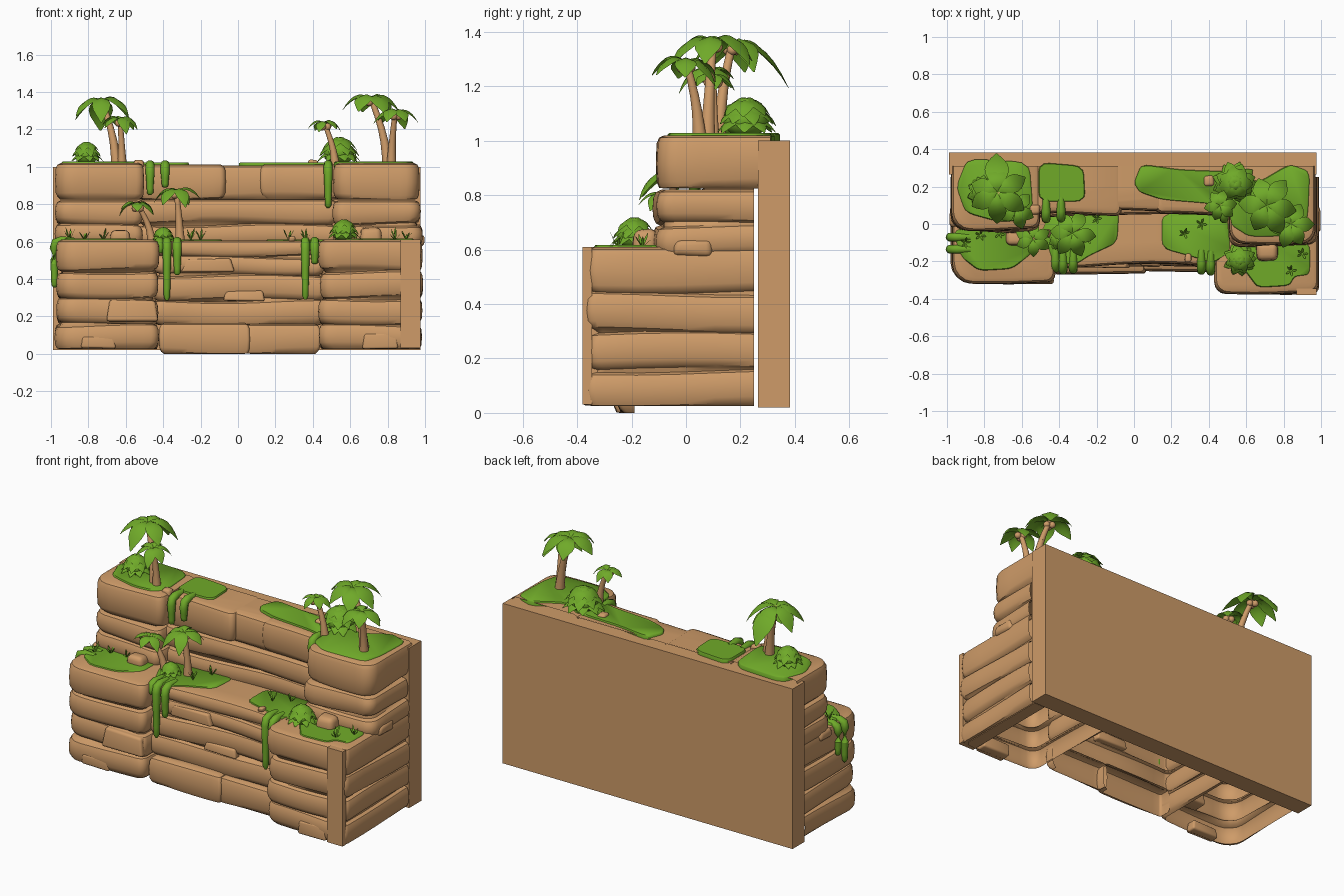
import bpy, bmesh, math, random
from mathutils import Vector, Quaternion

if "Cube" in bpy.data.objects:
    bpy.data.objects.remove(bpy.data.objects["Cube"])

random.seed(4)
R = random.uniform


def material(name, c):
    m = bpy.data.materials.new(name)
    m.diffuse_color = (*c, 1)
    m.use_nodes = True
    m.node_tree.nodes["Principled BSDF"].inputs["Base Color"].default_value = m.diffuse_color
    return m


BROWN = material("sandstone_brown", (0.62, 0.33, 0.14))
GREEN = material("leaf_green", (0.16, 0.40, 0.022))


def finish(name, bm, mat, angle=40):
    me = bpy.data.meshes.new(name)
    bm.to_mesh(me)
    bm.free()
    ob = bpy.data.objects.new(name, me)
    bpy.context.collection.objects.link(ob)
    me.materials.append(mat)
    if angle:
        bpy.ops.object.select_all(action='DESELECT')
        ob.select_set(True)
        bpy.context.view_layer.objects.active = ob
        bpy.ops.object.shade_smooth_by_angle(angle=math.radians(angle))
    return ob


def bridge(bm, rings, closed=True):
    for a, b in zip(rings, rings[1:]):
        n = len(a)
        for i in range(n if closed else n - 1):
            j = (i + 1) % n
            bm.faces.new((a[i], a[j], b[j], b[i]))


def box(name, x0, x1, y0, y1, z0, z1, bevel=0.0, jit=0.0):
    bm = bmesh.new()
    bmesh.ops.create_cube(bm, size=1)
    for v in bm.verts:
        top = .12 if bevel and v.co.z > 0 else 0  # stones narrow towards the top
        x, y = v.co.x * (1 - top) + .5, v.co.y * (1 - top) + .5
        v.co = Vector((x0 + (x1 - x0) * x, y0 + (y1 - y0) * y, z0 if v.co.z < 0 else z1))
        v.co += Vector((R(-jit, jit), R(-jit, jit), R(-jit, jit)))
    if bevel:
        bmesh.ops.bevel(bm, geom=bm.edges[:], offset=bevel, segments=3, affect='EDGES', profile=0.5)
    return finish(name, bm, BROWN, 40 if bevel else 0)


# layered rock: a U-shaped shell (open back and bottom) with a groove between rows
def strata(name, x0, x1, y0, y1, rows, jit=0.012, wave=0.008, dip=0.0, rl=0.04, rr=0.04):
    bm = bmesh.new()
    rings = []
    for k, (z0, z1) in enumerate(rows):
        a, b, c = x0 + R(0, jit), x1 - R(0, jit), y0 + R(0, jit)
        ph, fr = R(0, 6), R(5, 9)
        h = min(0.03, (z1 - z0) * 0.25)
        for z, d in ((z0, .025), (z0 + h * .3, .009), (z0 + h, 0), ((z0 + z1) / 2, -.003),
                     (z1 - h, 0), (z1 - h * .3, .009), (z1, .028)):
            l, rt, f = a + d, b - d, c + d
            pts = [(l, y1 + (f + rl - y1) * i / 4) for i in range(4)]
            arc = [(1 - math.cos(t * math.pi / 8), 1 - math.sin(t * math.pi / 8)) for t in range(5)]
            pts += [(l + rl * u, f + rl * v) for u, v in arc]
            pts += [(l + rl + (rt - l - rl - rr) * i / 10, f) for i in range(1, 10)]
            pts += [(rt - rr * u, f + rr * v) for u, v in arc[::-1]]
            pts += [(rt, f + rr + (y1 - f - rr) * i / 4) for i in range(1, 5)]
            ring = []
            for x, y in pts:
                u = (x - x0) / (x1 - x0)
                near = max(0, min(1, (y1 - y) / (y1 - y0)))
                yy = y + near * (wave * math.sin(ph + fr * x) + dip * math.sin(math.pi * u))
                edge = 0 if (k == 0 and z == z0) or k == len(rows) - 1 and z > z1 - h - .001 else 1
                ring.append(bm.verts.new((x, yy, z + edge * 0.008 * math.sin(k * 2 + 6 * x + 5 * y))))
            rings.append(ring)
    bridge(bm, rings, False)
    bm.faces.new(rings[-1])
    return finish(name, bm, BROWN, 38)


LOW = [(.025, .155), (.16, .295), (.30, .44), (.445, .61)]
HIGH = [(.58, .69), (.695, .82), (.825, 1.02)]
box("back_wall", -.99, .975, .265, .382, .02, 1.0)
box("right_corner_post", .87, .975, -.38, -.345, .03, .61)
box("right_inner_wall", .87, .945, -.345, .25, .03, .59)
strata("lower_left_rock", -.98, -.42, -.312, .25, LOW, rl=.1)
strata("lower_right_rock", .43, .992, -.368, .25, LOW, rl=.06)
strata("upper_left_rock", -.98, -.50, -.04, .25, HIGH[:2], rl=.08)
strata("upper_left_cap", -.975, -.50, -.03, .31, HIGH[2:], rl=.09)
strata("upper_right_rock", .505, .985, -.115, .25, HIGH[:2], rl=.06, rr=.06)
strata("upper_right_cap", .505, .98, -.105, .31, HIGH[2:], rl=.07, rr=.07)
strata("centre_foot_left", -.43, .07, -.27, -.19, [(0, .165)], wave=.003, rl=.015, rr=.015)
strata("centre_foot_right", .03, .45, -.262, -.19, [(0, .16)], wave=.003, rl=.015, rr=.015)
strata("centre_ledge", -.46, .47, -.24, .1, [(.155, .285), (.29, .42), (.425, .52), (.522, .605)], dip=.02)
strata("centre_upper_rows", -.54, .54, .03, .25, [(.58, .69), (.70, .825)], dip=.03)
strata("centre_cap", -.54, .56, .045, .31, [(.825, 1.008)], wave=.005, dip=.022)
strata("centre_cap_left", -.53, -.06, .05, .31, [(.83, 1.013)], rl=.02, rr=.03)
strata("centre_cap_right", .11, .55, .052, .31, [(.83, 1.013)], rl=.03, rr=.02)

# loose stones and outcrops
for i, (s, bev) in enumerate([((-.84, -.65, -.325, -.25, .03, .09), .012), ((.66, .86, -.38, -.3, .03, .11), .012),
                              ((-.70, -.43, -.32, -.2, .17, .285), .015), ((-.3, -.02, -.235, -.15, .44, .505), .012),
                              ((-.08, .14, -.23, -.15, .28, .34), .012), ((.93, 1.0, -.05, .10, .575, .635), .022),
                              ((-.99, -.92, -.02, .1, .56, .62), .022), ((-.69, -.57, -.12, -.02, .59, .66), .026),
                              ((.65, .77, -.20, -.10, .59, .672), .026), ((.37, .43, .2, .26, 1.0, 1.035), .015),
                              ((.27, .31, -.2, -.16, .6, .625), .01), ((-.56, -.5, .05, .1, 1.0, 1.035), .014)]):
    box("stone_%d" % i, *s, bevel=bev, jit=.006)


# grass mats with softened outlines
def mat_patch(name, z, pts):
    pts = [Vector(p) for p in pts]
    for _ in range(2):
        pts = [q for a, b in zip(pts, pts[1:] + pts[:1]) for q in (a.lerp(b, .14), a.lerp(b, .86))]
    mid = sum(pts, Vector((0, 0))) / len(pts)
    bm = bmesh.new()
    rings = [[bm.verts.new((*mid.lerp(p, s), z + h)) for p in pts]
             for s, h in ((1, -.03), (1, .002), (.97, .008))]
    bridge(bm, rings)
    bm.faces.new(rings[-1])
    bmesh.ops.recalc_face_normals(bm, faces=bm.faces[:])
    finish(name, bm, GREEN, 50)


mat_patch("grass_top_left", 1.02, [(-.95, .2), (-.89, .35), (-.56, .33), (-.54, .08), (-.6, .02), (-.72, .01), (-.9, .06)])
mat_patch("grass_top_mid_left", 1.015, [(-.51, .12), (-.51, .33), (-.27, .31), (-.26, .12)])
mat_patch("grass_top_mid_right", 1.015, [(0, .22), (.04, .32), (.25, .29), (.54, .28), (.54, .08), (.4, .11), (.15, .13), (.03, .17)])
mat_patch("grass_top_right", 1.02, [(.51, 0), (.52, .3), (.66, .22), (.83, .32), (.94, .28), (.93, .05), (.9, -.06), (.62, -.07)])
mat_patch("grass_low_left", .608, [(-.97, -.04), (-.92, -.18), (-.83, -.25), (-.65, -.24), (-.54, -.15), (-.54, 0), (-.8, .02)])
mat_patch("grass_low_mid_left", .603, [(-.5, -.05), (-.42, -.22), (-.3, -.21), (-.24, -.17), (-.09, -.1), (-.08, .08), (-.45, .08)])
mat_patch("grass_low_mid_right", .603, [(.15, -.13), (.15, .06), (.5, .06), (.52, -.15), (.42, -.21), (.33, -.18)])
mat_patch("grass_low_right", .608, [(.5, -.12), (.6, -.26), (.66, -.34), (.83, -.33), (.86, -.28), (.94, -.27), (.94, -.1), (.75, -.06)])


# round tube following a path, used for vines and trunks
def tube(name, path, radii, mat, n=10):
    path = [Vector(p) for p in path]
    bm = bmesh.new()
    rings = []
    for i, (p, r) in enumerate(zip(path, radii)):
        d = (path[min(i + 1, len(path) - 1)] - path[max(i - 1, 0)]).normalized()
        q = Vector((0, 0, 1)).rotation_difference(d) if d.z > -.999 else Quaternion((1, 0, 0), math.pi)
        rings.append([bm.verts.new(p + q @ Vector((r * math.cos(t * math.tau / n), r * math.sin(t * math.tau / n), 0)))
                      for t in range(n)])
    bridge(bm, rings)
    bm.faces.new(rings[-1])
    bm.faces.new(rings[0][::-1])
    finish(name, bm, mat, 60)


def vine(x, y, z, bottom, dx=0, dy=-1, r=.024):
    off = [(-.09, -.012), (-.02, -.008), (.01, -.018), (.018, -.05)]
    path = [(x + dx * o, y + dy * o, z + h) for o, h in off]
    end = Vector((x + dx * .016, y + dy * .016, bottom))
    path += [Vector(path[-1]).lerp(end, t) for t in (.4, .75, .93, 1)]
    tube("hanging_vine", path, [r * .8, r, r, r, r * .85, r * .75, r * .7, r * .3], GREEN)


for v in [(-.47, .045, 1.02, .85), (-.39, .05, 1.02, .89), (.482, .045, 1.02, .78),
          (-.38, -.23, .61, .285), (-.325, -.225, .61, .42), (-.42, -.22, .61, .54),
          (.36, -.23, .61, .29), (.41, -.235, .61, .48)]:
    vine(*v)
vine(-.965, -.07, .613, .42, -1, 0)
vine(-.965, -.135, .613, .355, -1, 0)


# one arching folded leaf
def leaf(bm, p, az, length, width, rise, drop, n=7):
    d, s = Vector((math.cos(az), math.sin(az), 0)), Vector((-math.sin(az), math.cos(az), 0))
    rows = []
    for i in range(n + 1):
        t = i / n
        w = width * (math.sin(math.pi * min(.985, .06 + t * .94) ** 1.3)) * .5
        c = Vector(p) + d * length * t * (1 - .1 * t) + Vector((0, 0, length * (rise * t - drop * t * t)))
        rows.append([bm.verts.new(c - s * w - Vector((0, 0, w * .35))), bm.verts.new(c),
                     bm.verts.new(c + s * w - Vector((0, 0, w * .35)))])
    for a, b in zip(rows, rows[1:]):
        for k in range(2):
            bm.faces.new((a[k + 1], a[k], b[k], b[k + 1]))


def palm(base, top, r, count=6, extra=None):
    b, t = Vector(base), Vector(top)
    bend = Vector((b.x - t.x, b.y - t.y, 0)) * .18
    path = [b.lerp(t, u) + bend * math.sin(math.pi * u) for u in (0, .15, .35, .55, .75, .9, 1)]
    s = .6 + r * 2.2
    tube("palm_trunk", path, [s * k for k in (.03, .026, .022, .019, .017, .016, .014)], BROWN)
    bm = bmesh.new()
    for a in range(3):
        q = t + Vector((math.cos(a * 2.1), math.sin(a * 2.1), -1.2)) * .018
        geo = bmesh.ops.create_icosphere(bm, subdivisions=2, radius=.02)
        bmesh.ops.translate(bm, verts=geo['verts'], vec=q)
    finish("palm_nuts", bm, BROWN, 60)
    bm = bmesh.new()
    a0 = R(0, 6)
    for i in range(count):
        leaf(bm, t, a0 + i * math.tau / count + R(-.15, .15), r * R(.95, 1.15), r * .6, R(.6, .85), R(1.0, 1.35))
    if extra:
        leaf(bm, t, *extra)
    finish("palm_fronds", bm, GREEN, 50)


palm((-.65, .12, 1.01), (-.73, .17, 1.355), .165, 6, (1.6, .23, .13, .4, 1.1))
palm((-.62, .1, 1.01), (-.63, .08, 1.255), .115)
palm((.80, .08, 1.01), (.71, .1, 1.365), .17)
palm((.82, .05, 1.01), (.84, .0, 1.29), .135)
palm((.52, .1, 1.01), (.46, .1, 1.235), .095)
palm((-.31, -.04, .60), (-.33, -.05, .87), .13)
palm((-.46, -.05, .60), (-.54, -.08, .80), .1)


# leafy bush: round core under four tiers of arching leaves
def bush(x, y, z, r, h):
    bm = bmesh.new()
    core = bmesh.ops.create_icosphere(bm, subdivisions=2, radius=1)['verts']
    for v in core:
        v.co = Vector((x + v.co.x * r * .75, y + v.co.y * r * .75, z + h * .42 + v.co.z * h * .46))
    for tier, (n, hh, ln) in enumerate(((9, .42, 1.0), (8, .7, .95), (7, .92, .78), (5, 1.0, .45))):
        for i in range(n):
            leaf(bm, (x, y, z + h * hh), i * math.tau / n + tier * .4 + R(-.12, .12), r * ln * R(1.05, 1.2), r * .62,
                 .55, .75 + .35 * hh, 5)
    finish("bush", bm, GREEN, 50)


bush(-.81, .17, 1.015, .085, .115)
bush(.54, .22, 1.015, .115, .14)
bush(.565, -.19, .605, .085, .11)
bush(-.40, -.08, .60, .065, .075)

# small grass tufts
bm = bmesh.new()
for x, y in [(-.9, -.1), (-.82, -.06), (-.72, -.05), (.27, -.05), (.36, 0), (.9, -.16), (.84, -.25), (-.2, .03), (-.25, -.08)]:
    for i in range(5):
        a = i * 1.26 + R(-.3, .3)
        leaf(bm, (x, y, .605), a, .035, .012, R(1.4, 2.6), .5, 3)
finish("grass_tufts", bm, GREEN, 50)
